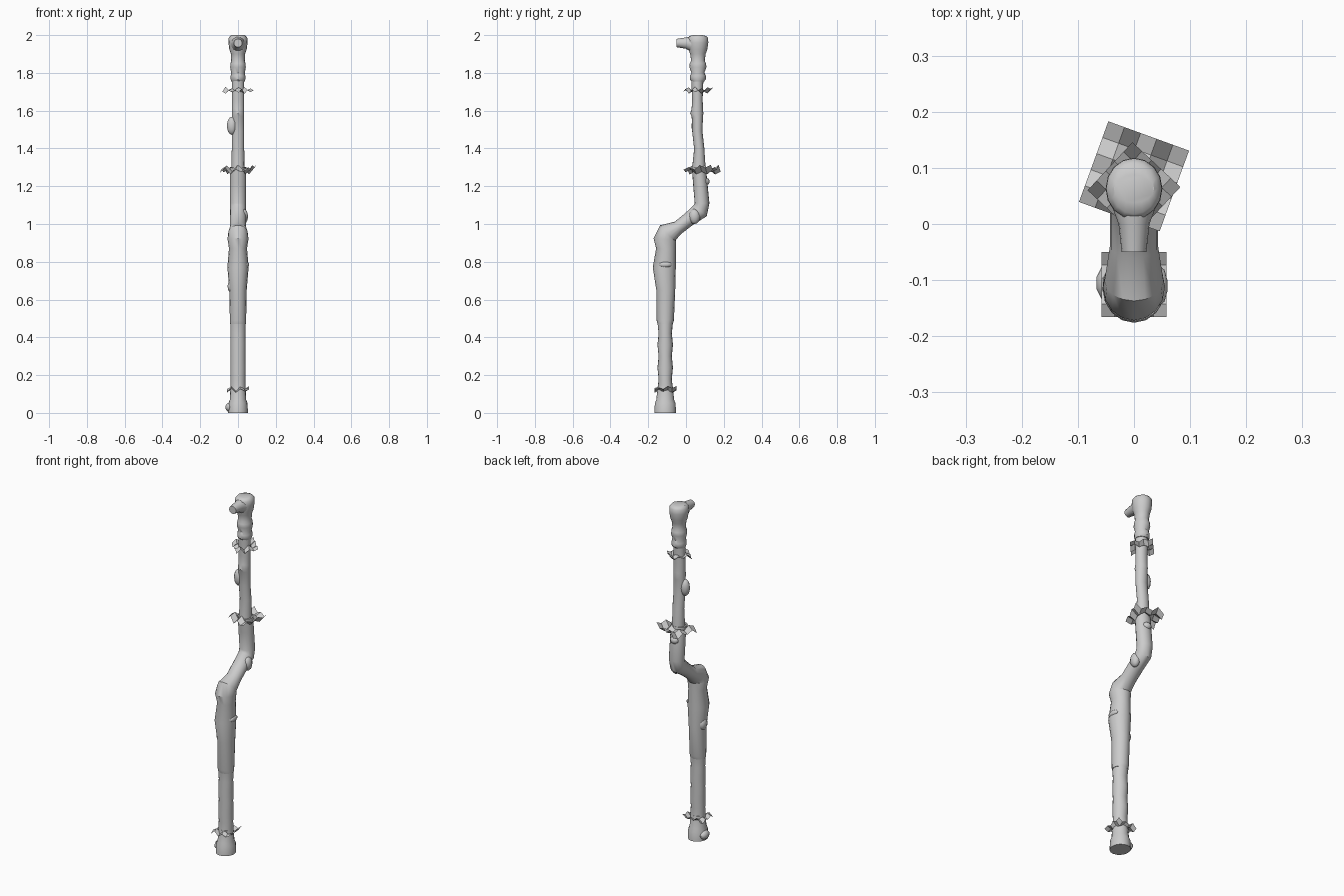
import bpy, bmesh, math
from mathutils import Matrix, Vector

cube = bpy.data.objects.get("Cube")
if cube:
    bpy.data.objects.remove(cube)

grey = bpy.data.materials.new("grey_wood")
grey.use_nodes = True
grey.diffuse_color = (0.6, 0.6, 0.6, 1)
grey.node_tree.nodes["Principled BSDF"].inputs["Base Color"].default_value = grey.diffuse_color


def finish(name, bm, smooth=True):
    mesh = bpy.data.meshes.new(name)
    bmesh.ops.recalc_face_normals(bm, faces=bm.faces[:])
    bm.to_mesh(mesh)
    bm.free()
    mesh.materials.append(grey)
    part = bpy.data.objects.new(name, mesh)
    bpy.context.collection.objects.link(part)
    if smooth:
        bpy.ops.object.select_all(action='DESELECT')
        bpy.context.view_layer.objects.active = part
        part.select_set(True)
        bpy.ops.object.shade_smooth_by_angle(angle=math.radians(40))


def limb(name, stations, width, sides=16):
    """Skin rings square to a path of (y, z, radius), never narrower across than width."""
    bm = bmesh.new()
    centres = [Vector((0, y, z)) for y, z, radius in stations]
    across = Vector((1, 0, 0))
    rings = []
    for index, centre in enumerate(centres):
        before = centres[max(index - 1, 0)]
        after = centres[min(index + 1, len(centres) - 1)]
        outward = (after - before).normalized().cross(across)
        radius = stations[index][-1]
        half_width = max(radius * 0.92, width)
        ring = []
        for side in range(sides):
            angle = math.tau * side / sides
            offset = across * half_width * math.sin(angle) + outward * radius * math.cos(angle)
            ring.append(bm.verts.new(centre + offset))
        rings.append(ring)
    for low, high in zip(rings, rings[1:]):
        for side in range(sides):
            following = (side + 1) % sides
            bm.faces.new((low[side], low[following], high[following], high[side]))
    bm.faces.new(rings[0])
    bm.faces.new(rings[-1])
    finish(name, bm)


def upright(name, y, profile, width):
    limb(name, [(y, z, radius) for z, radius in profile], width)


def knot(name, centre, size):
    bm = bmesh.new()
    bmesh.ops.create_uvsphere(bm, u_segments=10, v_segments=8, radius=1)
    bm.transform(Matrix.Translation(centre) @ Matrix.Diagonal((*size, 1)))
    finish(name, bm)


def ruffle(name, centre, side, turn, lift, cells=5):
    """Square crumpled sheet pierced by the shaft."""
    bm = bmesh.new()
    bmesh.ops.create_grid(bm, x_segments=cells, y_segments=cells, size=side / 2)
    for vert in bm.verts:
        column = round((vert.co.x / side + 0.5) * cells)
        row = round((vert.co.y / side + 0.5) * cells)
        zigzag = (column % 2 - 0.5) + 0.7 * (row % 2 - 0.5)
        vert.co.z = lift * (zigzag + 0.3 * math.sin(2 * column + row))
    bm.transform(Matrix.Translation(centre) @ Matrix.Rotation(math.radians(turn), 4, 'Z'))
    finish(name, bm, smooth=False)


# Flared foot and gently rippled lower shaft
upright("foot", -0.11, [(0, 0.057), (0.05, 0.055), (0.07, 0.047), (0.14, 0.04)], width=0.04)
ripple = [(0.12 + 0.06 * step, 0.038 + 0.003 * math.cos(math.pi * step)) for step in range(7)]
upright("lower_shaft", -0.11, ripple, width=0.04)

# Middle shaft with the double bend
limb("bent_shaft", [
    (-0.11, 0.47, 0.04), (-0.11, 0.49, 0.046), (-0.107, 0.65, 0.05),
    (-0.115, 0.77, 0.061), (-0.106, 0.87, 0.052), (-0.112, 0.92, 0.06),
    (-0.1, 0.95, 0.057), (-0.04, 0.982, 0.036), (0.015, 1.025, 0.037),
    (0.075, 1.07, 0.045), (0.085, 1.11, 0.039), (0.075, 1.22, 0.038),
    (0.068, 1.3, 0.037)], width=0.043)

# Slim upper shaft with a collar
limb("slim_shaft", [
    (0.068, 1.28, 0.037), (0.07, 1.4, 0.027), (0.06, 1.49, 0.027),
    (0.06, 1.57, 0.03), (0.057, 1.585, 0.035), (0.06, 1.61, 0.03),
    (0.06, 1.66, 0.028), (0.06, 1.76, 0.032)], width=0.033)

# Ridged grip swelling into the rounded head
upright("grip_and_head", 0.063, [
    (1.755, 0.033), (1.765, 0.042), (1.785, 0.042), (1.8, 0.034), (1.83, 0.045),
    (1.85, 0.043), (1.865, 0.036), (1.9, 0.041), (1.925, 0.05), (1.96, 0.055),
    (1.985, 0.054), (1.995, 0.045), (2, 0.025)], width=0.036)

# Blunt beak pointing forward from the head
limb("head_beak", [
    (0.06, 1.95, 0.047), (0.025, 1.955, 0.04), (0, 1.958, 0.03),
    (-0.05, 1.958, 0.022)], width=0.022)

# Knots and bark swellings
knot("knot_upper", (-0.032, 0.055, 1.52), (0.028, 0.026, 0.048))
knot("knot_bend", (0.03, 0.045, 1.04), (0.024, 0.03, 0.04))
knot("knot_back", (0, 0.1, 1.225), (0.026, 0.025, 0.022))
knot("knot_left", (0.046, -0.11, 0.785), (0.014, 0.035, 0.016))
knot("knot_right", (-0.036, -0.105, 0.67), (0.02, 0.03, 0.035))
knot("foot_bump", (-0.045, -0.105, 0.03), (0.023, 0.034, 0.025))

# Crumpled sheets around the shaft
ruffle("ruffle_top", (0, 0.063, 1.708), side=0.117, turn=47, lift=0.017)
ruffle("ruffle_middle", (0, 0.085, 1.288), side=0.153, turn=-20, lift=0.024)
ruffle("ruffle_bottom", (0, -0.108, 0.125), side=0.116, turn=0, lift=0.016)
